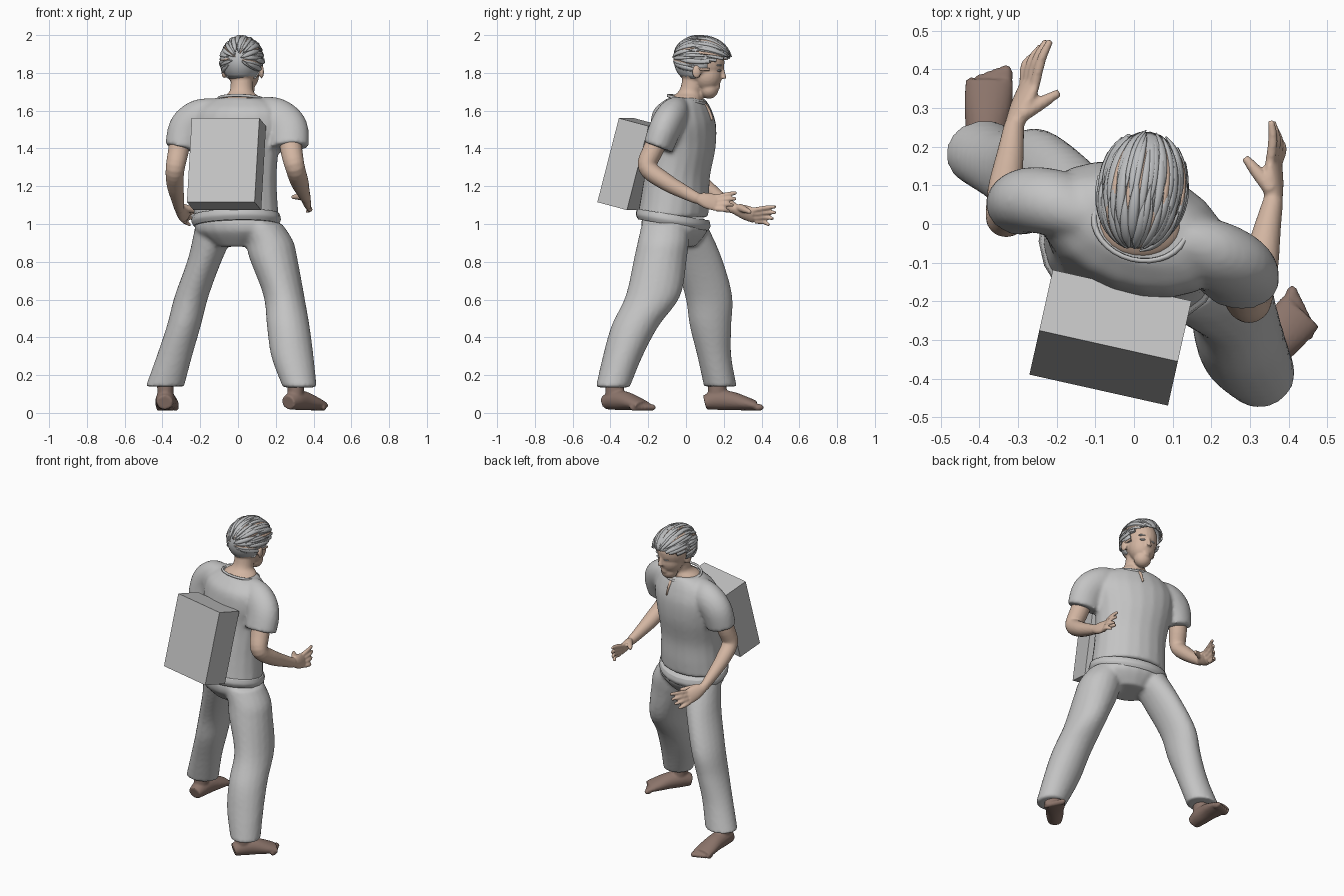
import bpy, bmesh, random
from math import sin, cos, pi, radians
from mathutils import Vector, Matrix

random.seed(4)
cube = bpy.data.objects.get("Cube")
if cube:
    bpy.data.objects.remove(cube, do_unlink=True)


def material(name, rgb):
    m = bpy.data.materials.new(name)
    m.use_nodes = True
    m.diffuse_color = (*rgb, 1)
    m.node_tree.nodes["Principled BSDF"].inputs["Base Color"].default_value = (*rgb, 1)
    return m


CLOTH = material("grey cloth", (0.55, 0.55, 0.55))
HAIR = material("grey hair", (0.5, 0.51, 0.52))
SKIN = material("skin", (0.65, 0.465, 0.36))
FOOT = material("brown foot skin", (0.26, 0.175, 0.145))


def smooth_stations(st, n=5):
    """Catmull-Rom interpolation of (x, y, z, ra, rb) stations."""
    st = [Vector(s) for s in st]
    out = []
    for i in range(len(st) - 1):
        a, b, c, d = st[max(i - 1, 0)], st[i], st[i + 1], st[min(i + 2, len(st) - 1)]
        for k in range(n):
            t = k / n
            out.append(b + (c - a) * (t / 2) + (a * 2 - b * 5 + c * 4 - d) * (t * t / 2)
                       + (b * 3 - a - c * 3 + d) * (t ** 3 / 2))
    return out + [st[-1]]


def shell(bm, stations, yaw=None, ref=(0, 0, 1), sides=20):
    """Closed loft: horizontal rings when yaw is given, else rings across the path."""
    st = smooth_stations(stations)
    pos = [Vector(s[:3]) for s in st]
    rings = []
    for i, s in enumerate(st):
        if yaw is not None:
            u = Vector((cos(radians(yaw)), sin(radians(yaw)), 0))
            v = Vector((-u.y, u.x, 0))
        else:
            t = (pos[min(i + 1, len(pos) - 1)] - pos[max(i - 1, 0)]).normalized()
            u = t.cross(Vector(ref)).normalized()
            v = u.cross(t)
        rings.append([bm.verts.new(pos[i] + u * cos(2 * pi * k / sides) * s[3]
                                   + v * sin(2 * pi * k / sides) * s[4]) for k in range(sides)])
    for a, b in zip(rings, rings[1:]):
        for k in range(sides):
            j = (k + 1) % sides
            bm.faces.new((a[k], a[j], b[j], b[k]))
    bm.faces.new(rings[0][::-1])
    bm.faces.new(rings[-1])


def ball(bm, centre, radii, yaw=0):
    m = Matrix.Translation(centre) @ Matrix.Rotation(radians(yaw), 4, "Z") @ Matrix.Diagonal((*radii, 1))
    return bmesh.ops.create_uvsphere(bm, u_segments=24, v_segments=16, radius=1, matrix=m)["verts"]


def finish(name, bm, mat, voxel=None, relax=3):
    """Turn the shells into an object, fused into one skin when voxel is given."""
    bmesh.ops.recalc_face_normals(bm, faces=bm.faces)
    for f in bm.faces:
        f.smooth = True
    me = bpy.data.meshes.new(name)
    bm.to_mesh(me)
    bm.free()
    ob = bpy.data.objects.new(name, me)
    bpy.context.collection.objects.link(ob)
    me.materials.append(mat)
    if voxel:
        r = ob.modifiers.new("fuse", "REMESH")
        r.mode, r.voxel_size, r.use_smooth_shade = "VOXEL", voxel, True
        s = ob.modifiers.new("relax", "SMOOTH")
        s.factor, s.iterations = 0.5, relax
    return ob


# Shirt: torso and sleeves fused together
bm = bmesh.new()
shell(bm, [(-.01, -.07, 1.035, .232, .182), (-.01, -.06, 1.12, .225, .178), (-.01, -.047, 1.25, .22, .168),
           (-.01, -.02, 1.4, .235, .168), (0, -.015, 1.52, .255, .162), (.004, -.018, 1.6, .235, .142),
           (.01, -.008, 1.645, .185, .11), (.012, 0, 1.668, .13, .088)], yaw=-20)
shell(bm, [(.12, -.05, 1.585, .07, .095), (.2, -.075, 1.565, .085, .105), (.26, -.11, 1.505, .085, .11),
           (.27, -.148, 1.405, .08, .105)], ref=(1, 0, .5))
shell(bm, [(-.12, .03, 1.585, .07, .085), (-.205, .055, 1.565, .085, .095), (-.268, .062, 1.505, .085, .1),
           (-.297, .05, 1.4, .08, .09)], ref=(-1, 0, .5))
finish("shirt", bm, CLOTH, .012, 4)

# Hem band under the shirt, tilted lower toward the chest side
bm = bmesh.new()
shell(bm, [(-.01, -.068, .995, .232, .18), (-.01, -.068, 1.02, .242, .192), (-.01, -.068, 1.05, .236, .186)], yaw=-20)
for v in bm.verts:
    v.co.z -= (v.co.y + .07) * .16
finish("shirt_hem", bm, CLOTH)

# Collar ring and the open neck slit
bpy.ops.mesh.primitive_torus_add(location=(.017, .004, 1.66), rotation=(radians(-12), 0, radians(-14)),
                                 major_radius=.122, minor_radius=.008, major_segments=32, minor_segments=8)
collar = bpy.context.object
collar.name, collar.scale = "collar", (1, .82, 1)
collar.data.materials.append(CLOTH)
bpy.ops.object.shade_smooth()
bm = bmesh.new()
shell(bm, [(.035, .085, 1.645, .016, .012), (.043, .117, 1.6, .008, .012), (.046, .138, 1.55, .003, .008)],
      ref=(0, 1, 0), sides=10)
finish("neck_slit", bm, SKIN)

# Trousers: pelvis and both legs fused together
bm = bmesh.new()
shell(bm, [(-.01, -.065, 1.03, .215, .165), (0, -.06, .96, .23, .165), (0, -.055, .88, .12, .1)], yaw=-18)
shell(bm, [(-.11, -.01, 1.0, .115, .12), (-.172, .06, .82, .092, .13), (-.245, .12, .62, .09, .125),
           (-.287, .13, .46, .09, .11), (-.337, .15, .3, .094, .09), (-.387, .182, .14, .102, .087)], yaw=0)
shell(bm, [(.11, -.11, 1.0, .125, .125), (.165, -.12, .91, .127, .135), (.187, -.135, .82, .127, .14),
           (.243, -.175, .62, .108, .145), (.266, -.27, .46, .113, .125), (.288, -.335, .3, .112, .105),
           (.327, -.388, .135, .09, .09)], yaw=0)
finish("trousers", bm, CLOTH, .012)

# Feet with toes, pointing along a given direction
for name, heel, toe, side in (("left_foot", (-.388, .1), (-.372, .4), 1),
                              ("right_foot", (.265, -.425), (.45, -.205), -1)):
    bm = bmesh.new()
    h, t = Vector((*heel, 0)), Vector((*toe, 0))
    d = t - h
    across = d.normalized().cross(Vector((0, 0, 1))) * side
    prof = ((0, .042, .038), (.2, .052, .052), (.45, .055, .05), (.7, .062, .038), (.9, .062, .026))
    shell(bm, [(*(h + d * f).xy, b + .017 - .006 * f, a, b) for f, a, b in prof])
    ankle = h + d * .22
    shell(bm, [(*ankle.xy, .05, .045, .05), (*ankle.xy, .1, .043, .05), (*ankle.xy, .18, .045, .048)], yaw=0)
    for i in range(5):
        p = h + d * (.95 - .03 * i) + across * (.042 - .022 * i)
        ball(bm, (p.x, p.y, .029), (.018 - .0015 * i, .03, .018))
    finish(name, bm, FOOT, .007, 2)


# Arms: upper arm, forearm, palm facing inward, curled fingers and thumb
def arm(name, path, wrist, knuckle, tip, thumb_side):
    bm = bmesh.new()
    shell(bm, path + [(*wrist, .03, .026)], ref=(1, 0, 0))
    w, k, t, a = Vector(wrist), Vector(knuckle), Vector(tip), Vector(thumb_side).normalized()
    n = a.cross(k - w).normalized()
    n = n if n.x * k.x < 0 else -n
    shell(bm, [(*w, .024, .027), (*w.lerp(k, .5), .023, .043), (*k, .017, .046)], ref=a)
    for i in range(4):
        off = a * (.033 - .023 * i)
        length = (1, .98, .85, .65)[i]
        base, end = k + off * .95, k + off * 1.4 + (t - k) * length
        mid = base.lerp(end, .55) - n * .006
        shell(bm, [(*base, .0135, .0135), (*mid, .0125, .0125), (*(end + n * .006 * i), .009, .009)], ref=a, sides=10)
    root = w.lerp(k, .3) + a * .02
    end = w.lerp(k, 1.15) + a * .055 + n * .062
    shell(bm, [(*root, .021, .021), (*root.lerp(end, .55), .017, .017), (*end, .01, .01)], ref=a, sides=10)
    finish(name, bm, SKIN, .006, 2)


arm("right_arm", [(.272, -.12, 1.5, .058, .058), (.283, -.175, 1.39, .055, .058), (.302, -.203, 1.3, .05, .052),
                  (.325, -.11, 1.225, .046, .048), (.345, -.01, 1.17, .037, .035)],
    (.36, .06, 1.135), (.362, .16, 1.112), (.368, .268, 1.122), (-.3, 0, .95))
arm("left_arm", [(-.295, .055, 1.5, .058, .058), (-.315, .035, 1.39, .053, .055), (-.333, .015, 1.29, .046, .05),
                 (-.333, .09, 1.21, .043, .045), (-.32, .18, 1.135, .035, .035)],
    (-.31, .255, 1.08), (-.27, .36, 1.045), (-.235, .482, 1.05), (.4, -.15, .9))

# Head and neck
YAW = -8
bm = bmesh.new()
shell(bm, [(.012, -.002, 1.635, .118, .094), (.015, .004, 1.668, .105, .086), (.018, .02, 1.695, .068, .066),
           (.02, .035, 1.73, .06, .062), (.022, .05, 1.8, .06, .065)], yaw=YAW)
ball(bm, (.022, .075, 1.855), (.1, .13, .125), YAW)
ball(bm, (.032, .112, 1.79), (.08, .08, .09), YAW)
ball(bm, (.036, .122, 1.713), (.052, .05, .05), YAW)
shell(bm, [(.047, .185, 1.835, .01, .012), (.049, .197, 1.79, .013, .014), (.049, .2, 1.77, .018, .014)], yaw=YAW, sides=12)
for z, w in ((1.735, .024), (1.722, .021)):
    ball(bm, (.044, .17, z), (w, .011, .008), YAW)
for s in (-1, 1):
    ball(bm, (.026 + s * .099, .07 - s * .014, 1.805), (.012, .024, .035), YAW + s * 15)
finish("head", bm, SKIN, .007, 2)

# Eyes and brows
for label, z, radii in (("eye", 1.812, (.017, .009, .006)), ("brow", 1.84, (.026, .011, .005))):
    for side, s in (("left", -1), ("right", 1)):
        bm = bmesh.new()
        ball(bm, (.046 + s * .034, .182 - s * .006, z), radii, YAW - s * 18)
        finish(f"{side}_{label}", bm, HAIR)

# Hair cap, trimmed to leave the face and neck open
CENTRE, RADII = Vector((.021, .089, 1.862)), Vector((.112, .154, .13))


def in_hair(p):
    y, z = p.y - CENTRE.y, p.z - CENTRE.z
    limit = -.1 if y < -.03 else (-.05 if y < .045 else -.005 + (y - .045) * .2)
    return z > limit


bm = bmesh.new()
cap = ball(bm, CENTRE, RADII, YAW)
bmesh.ops.delete(bm, geom=[v for v in cap if not in_hair(v.co)], context="VERTS")
ob = finish("hair_cap", bm, HAIR)
ob.modifiers.new("thickness", "SOLIDIFY").thickness = .012

# Hair locks swept from the nape to the forehead, with bare streaks between
locks, streaks = bmesh.new(), bmesh.new()
turn = Matrix.Rotation(radians(YAW), 3, "Z")
for i in range(76):
    around = radians(-25 + 230 * ((i % 38) + random.uniform(-.3, .3)) / 37)
    start = random.uniform(5, 50) if i < 38 else random.uniform(60, 95)
    bare = i % 6 == 3
    lift, width = (1.018, .008) if bare else (random.uniform(1.0, 1.04), random.uniform(.009, .014))
    stations = []
    for k in range(6):
        a = radians(start + k * (13 if i < 38 else 15))
        u = Vector((cos(around) * sin(a), -cos(a), sin(around) * sin(a) + .08 * cos(a)))
        p = CENTRE + turn @ Vector([c * r * lift for c, r in zip(u, RADII)])
        if not in_hair(p) or p.z > 1.998:
            continue
        stations.append((*p, *(width * f for f in ((.2, .2), (.8, .4), (1, .5), (1, .5), (.7, .4), (.15, .15))[k])))
    if len(stations) > 2:
        mid = Vector(stations[1][:3]) - CENTRE
        shell(streaks if bare else locks, stations, ref=mid, sides=6)
finish("hair_locks", locks, HAIR)
finish("scalp_streaks", streaks, SKIN)

# Backpack box, leaning and turned with the torso
bpy.ops.mesh.primitive_cube_add(size=1, location=(-.061, -.294, 1.317),
                                rotation=(radians(-14.7), 0, radians(-12.6)))
pack = bpy.context.object
pack.name, pack.scale = "backpack", (.367, .166, .46)
pack.data.materials.append(CLOTH)
